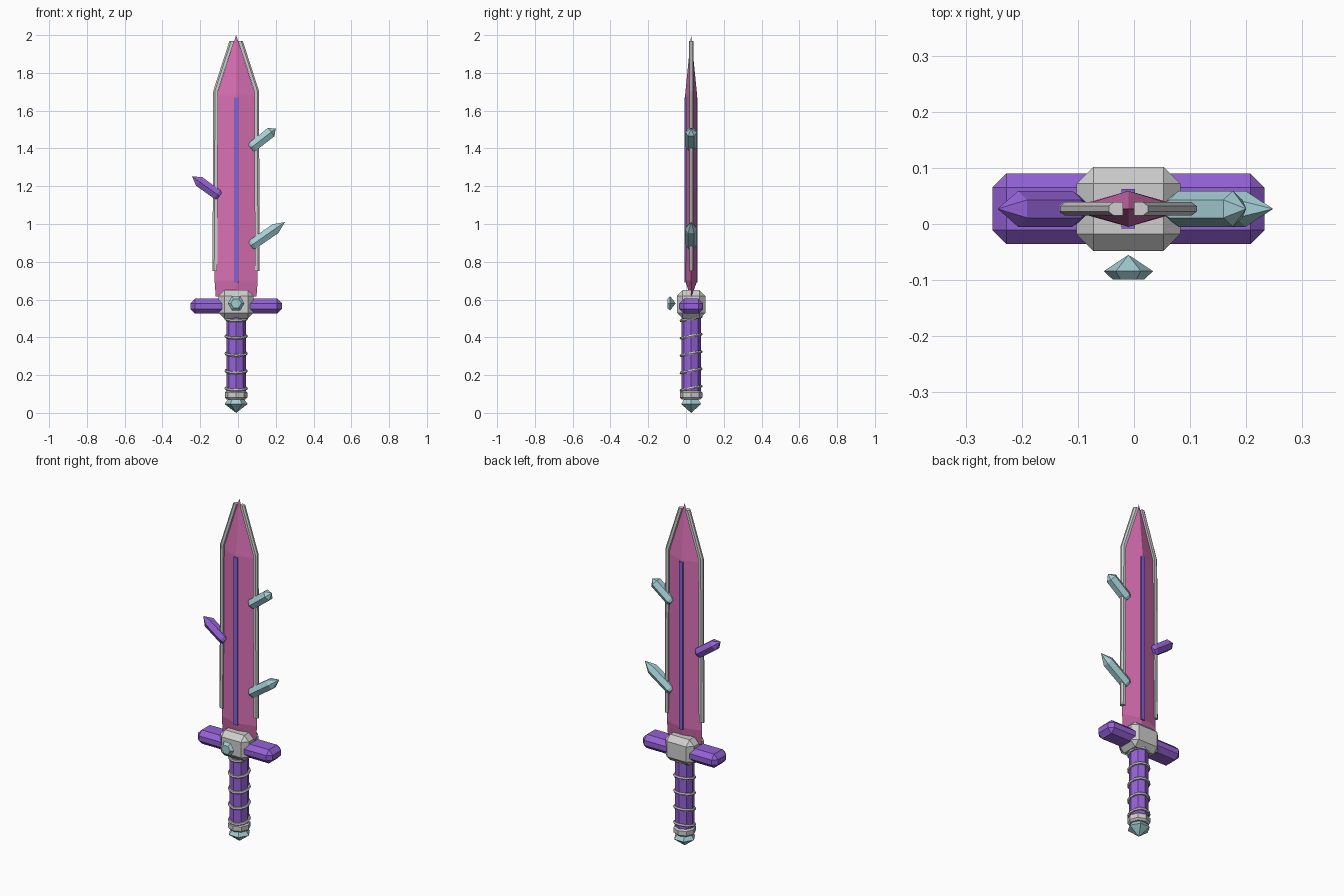
import bpy, bmesh, math
from mathutils import Matrix, Vector

cube = bpy.data.objects.get("Cube")
if cube:
    bpy.data.objects.remove(cube, do_unlink=True)

CX, CY = -0.01, 0.027   # axis of the sword


def material(name, r, g, b):
    m = bpy.data.materials.new(name)
    m.use_nodes = True
    lin = [((c / 255 + 0.055) / 1.055) ** 2.4 for c in (r, g, b)] + [1]
    m.diffuse_color = lin
    m.node_tree.nodes["Principled BSDF"].inputs["Base Color"].default_value = lin
    return m


PINK = material("blade pink", 217, 112, 180)
PURPLE = material("purple", 148, 98, 214)
VIOLET = material("fuller violet", 134, 98, 214)
SILVER = material("silver", 206, 206, 206)
CYAN = material("pale cyan", 164, 206, 212)


def finish(bm, name, mat):
    bmesh.ops.remove_doubles(bm, verts=bm.verts, dist=0.0002)
    bmesh.ops.recalc_face_normals(bm, faces=bm.faces)
    mesh = bpy.data.meshes.new(name)
    bm.to_mesh(mesh)
    bm.free()
    mesh.materials.append(mat)
    obj = bpy.data.objects.new(name, mesh)
    bpy.context.collection.objects.link(obj)
    return obj


def loft(name, mat, sections, matrix=Matrix()):
    """Skin a stack of equal-length point loops and cap both ends."""
    bm = bmesh.new()
    rings = [[bm.verts.new(matrix @ Vector(p)) for p in s] for s in sections]
    n = len(rings[0])
    for a, b in zip(rings, rings[1:]):
        for i in range(n):
            j = (i + 1) % n
            bm.faces.new((a[i], a[j], b[j], b[i]))
    bm.faces.new(rings[0][::-1])
    bm.faces.new(rings[-1])
    return finish(bm, name, mat)


def turned(name, mat, profile, sides, matrix):
    """Faceted solid from (radius, height) pairs along local z."""
    angles = [2 * math.pi * i / sides for i in range(sides)]
    loft(name, mat, [[(r * math.cos(a), r * math.sin(a), z) for a in angles]
                     for r, z in profile], matrix)


def frame(origin, x_axis, z_axis):
    x, z = Vector(x_axis).normalized(), Vector(z_axis).normalized()
    m = Matrix((x, z.cross(x), z)).transposed().to_4x4()
    m.translation = origin
    return m


def box(name, mat, size, z, bevel=0):
    bm = bmesh.new()
    bmesh.ops.create_cube(bm, size=1)
    bmesh.ops.scale(bm, vec=size, verts=bm.verts)
    bmesh.ops.translate(bm, vec=(CX, CY, z), verts=bm.verts)
    obj = finish(bm, name, mat)
    if bevel:
        mod = obj.modifiers.new("Chamfer", "BEVEL")
        mod.width, mod.segments = bevel, 1


upright = Matrix.Translation((CX, CY, 0))

# Diamond-section blade: half width, half thickness, height
blade = [(0.108, 0.003, 0.615), (0.114, 0.032, 0.7),
         (0.103, 0.032, 1.68), (0.0, 0.0, 2.0)]
loft("blade", PINK, [[(w, 0, z), (0, t, z), (-w, 0, z), (0, -t, z)]
                     for w, t, z in blade], upright)
box("fuller", VIOLET, (0.024, 0.07, 0.98), 1.18)

# Silver cutting edges
for side, label in ((1, "left"), (-1, "right")):
    path = [(0.112, 0.75), (0.108, 1.705), (0.022, 1.97)]
    outline = [(0.013, 0.005), (0.004, 0.012), (-0.012, 0.012),
               (-0.012, -0.012), (0.004, -0.012), (0.013, -0.005)]
    loft(label + "_edge", SILVER,
         [[(side * (x + dx), dy, z) for dx, dy in outline] for x, z in path],
         upright)

# Crossguard
box("crossguard", PURPLE, (0.485, 0.126, 0.08), 0.565, 0.025)
box("guard_block", SILVER, (0.185, 0.15, 0.15), 0.575, 0.03)

# Cut gems on the guard and the pommel
turned("guard_gem", CYAN, [(0, 0), (0.044, 0.029), (0.028, 0.044)], 6,
       frame((CX, -0.055, 0.58), (1, 0, 0), (0, -1, 0)))
turned("pommel_gem", CYAN, [(0, 0), (0.061, 0.047), (0.04, 0.075)], 6, upright)

# Grip, collar and tilted wire rings
turned("grip", PURPLE, [(0.052, 0.1), (0.052, 0.52)], 8, upright)
turned("pommel_collar", SILVER,
       [(0.05, 0.072), (0.06, 0.082), (0.06, 0.108), (0.05, 0.118)], 8, upright)
for i in range(5):
    bpy.ops.mesh.primitive_torus_add(
        major_segments=12, minor_segments=6, major_radius=0.054,
        minor_radius=0.008, location=(CX, CY, 0.13 + 0.092 * i),
        rotation=(math.radians(11), 0, 0))
    ring = bpy.context.object
    ring.name = "grip_ring_%d" % (i + 1)
    ring.data.materials.append(SILVER)

# Crystals growing from the blade edges: base, tip, point length
crystals = [("upper_crystal", CYAN, (0.068, 1.403), (0.2, 1.505), 0.03),
            ("lower_crystal", CYAN, (0.068, 0.885), (0.248, 1.01), 0.06),
            ("side_crystal", PURPLE, (-0.098, 1.148), (-0.243, 1.252), 0.045)]
for name, mat, base, tip, point in crystals:
    start, end = Vector((base[0], CY, base[1])), Vector((tip[0], CY, tip[1]))
    length = (end - start).length
    turned(name, mat, [(0.024, 0), (0.032, 0.015), (0.032, length - point),
                       (0, length)], 6, frame(start, (0, 1, 0), end - start))
